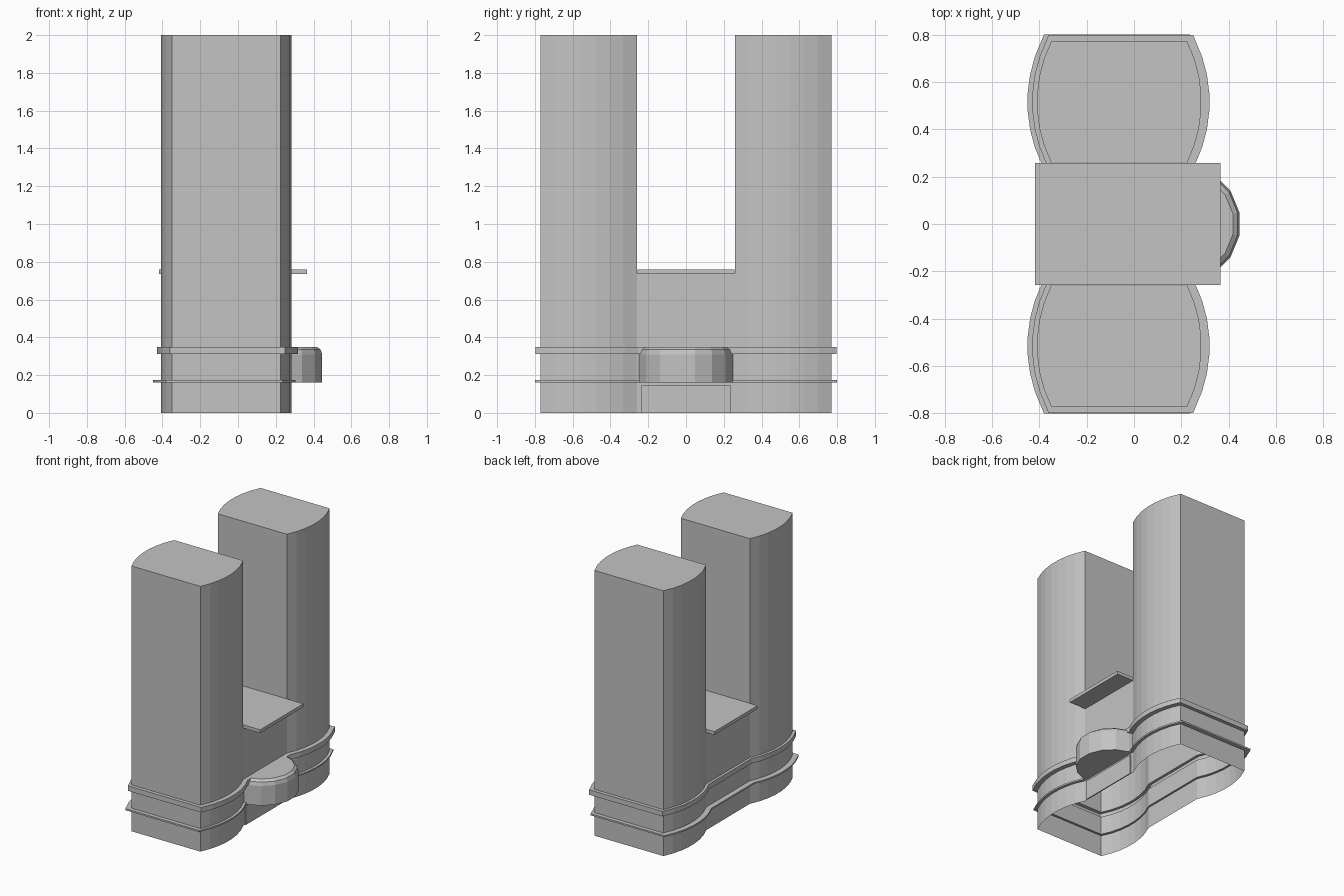
import bpy, bmesh, math
from mathutils import Vector

cube = bpy.data.objects.get("Cube")
if cube:
    bpy.data.objects.remove(cube, do_unlink=True)

grey = bpy.data.materials.new("concrete_grey")
grey.use_nodes = True
COLOUR = (0.55, 0.55, 0.55, 1)
grey.diffuse_color = COLOUR
grey.node_tree.nodes["Principled BSDF"].inputs["Base Color"].default_value = COLOUR

LEFT, RIGHT = -0.35, 0.225      # flat side walls
INNER, OUTER = 0.26, 0.77       # tower ends along y
BULGE, STEPS = 0.06, 7


def finish(name, bm):
    bmesh.ops.recalc_face_normals(bm, faces=bm.faces)
    mesh = bpy.data.meshes.new(name)
    bm.to_mesh(mesh)
    bm.free()
    mesh.materials.append(grey)
    obj = bpy.data.objects.new(name, mesh)
    bpy.context.collection.objects.link(obj)
    return obj


def loft(name, rings, cap_top=False, cap_bottom=False):
    """Join a stack of (outline, height) rings into one shell."""
    bm = bmesh.new()
    loops = [[bm.verts.new((p.x, p.y, z)) for p in ring] for ring, z in rings]
    n = len(loops[0])
    for low, high in zip(loops, loops[1:]):
        for i in range(n):
            j = (i + 1) % n
            bm.faces.new((low[i], low[j], high[j], high[i]))
    if cap_top:
        bm.faces.new(loops[-1])
    if cap_bottom:
        bm.faces.new(loops[0])
    return finish(name, bm)


def box(name, x0, x1, y0, y1, z0, z1):
    ring = [Vector(p) for p in ((x0, y0), (x1, y0), (x1, y1), (x0, y1))]
    return loft(name, [(ring, z0), (ring, z1)], True, True)


def arc(x, side, y0, y1):
    """Shallow bowed wall from y0 to y1."""
    half = abs(y1 - y0) / 2
    radius = (half * half + BULGE * BULGE) / (2 * BULGE)
    points = []
    for i in range(STEPS + 1):
        t = half * (2 * i / STEPS - 1)
        bow = math.sqrt(radius * radius - t * t) - radius + BULGE
        points.append(Vector((x + side * bow, y0 + (y1 - y0) * i / STEPS)))
    return points


def offset(ring, d, shift):
    """Mitred outward offset of a counter-clockwise outline."""
    result = []
    for i, p in enumerate(ring):
        a = (p - ring[i - 1]).normalized()
        b = (ring[(i + 1) % len(ring)] - p).normalized()
        na, nb = Vector((a.y, -a.x)), Vector((b.y, -b.x))
        result.append(p + (na + nb) * (d / (1 + na.dot(nb))) + Vector((shift, 0)))
    return result


# Podium: joined outline with two projecting ledges, open underneath
wall = (arc(RIGHT, 1, -OUTER, -INNER) + arc(RIGHT, 1, INNER, OUTER)
        + arc(LEFT, -1, OUTER, INNER) + arc(LEFT, -1, -INNER, -OUTER))
rings = [(wall, 0)]
for z0, z1, d, shift in ((0.162, 0.174, 0.03, -0.01), (0.312, 0.35, 0.027, 0.007)):
    ledge = offset(wall, d, shift)
    rings += [(wall, z0), (ledge, z0), (ledge, z1), (wall, z1)]
rings.append((wall, 0.74))
loft("podium", rings)

# Twin towers
for name, s in (("front_tower", -1), ("back_tower", 1)):
    low, high = sorted((s * INNER, s * OUTER))
    ring = arc(RIGHT, 1, low, high) + arc(LEFT, -1, high, low)
    loft(name, [(ring, 0.74), (ring, 2)], cap_top=True)

# Flat roof slab between the towers
box("roof_slab", -0.417, 0.365, -0.257, 0.257, 0.735, 0.76)

# Rounded entrance canopy with a softened top edge
def half_disc(radius):
    points = [Vector((RIGHT, -radius))]
    for k in range(-3, 5):
        a = math.radians(22.5 * k - 11.25)
        points.append(Vector((max(0.2 + radius * math.cos(a), RIGHT), radius * math.sin(a))))
    return points + [Vector((RIGHT, radius))]

loft("entrance_canopy",
     [(half_disc(r), z) for r, z in ((0.25, 0.162), (0.25, 0.31), (0.242, 0.335), (0.222, 0.35))],
     True, True)

# Entrance door panel
box("entrance_panel", RIGHT, RIGHT + 0.008, -0.237, 0.237, 0, 0.146)
